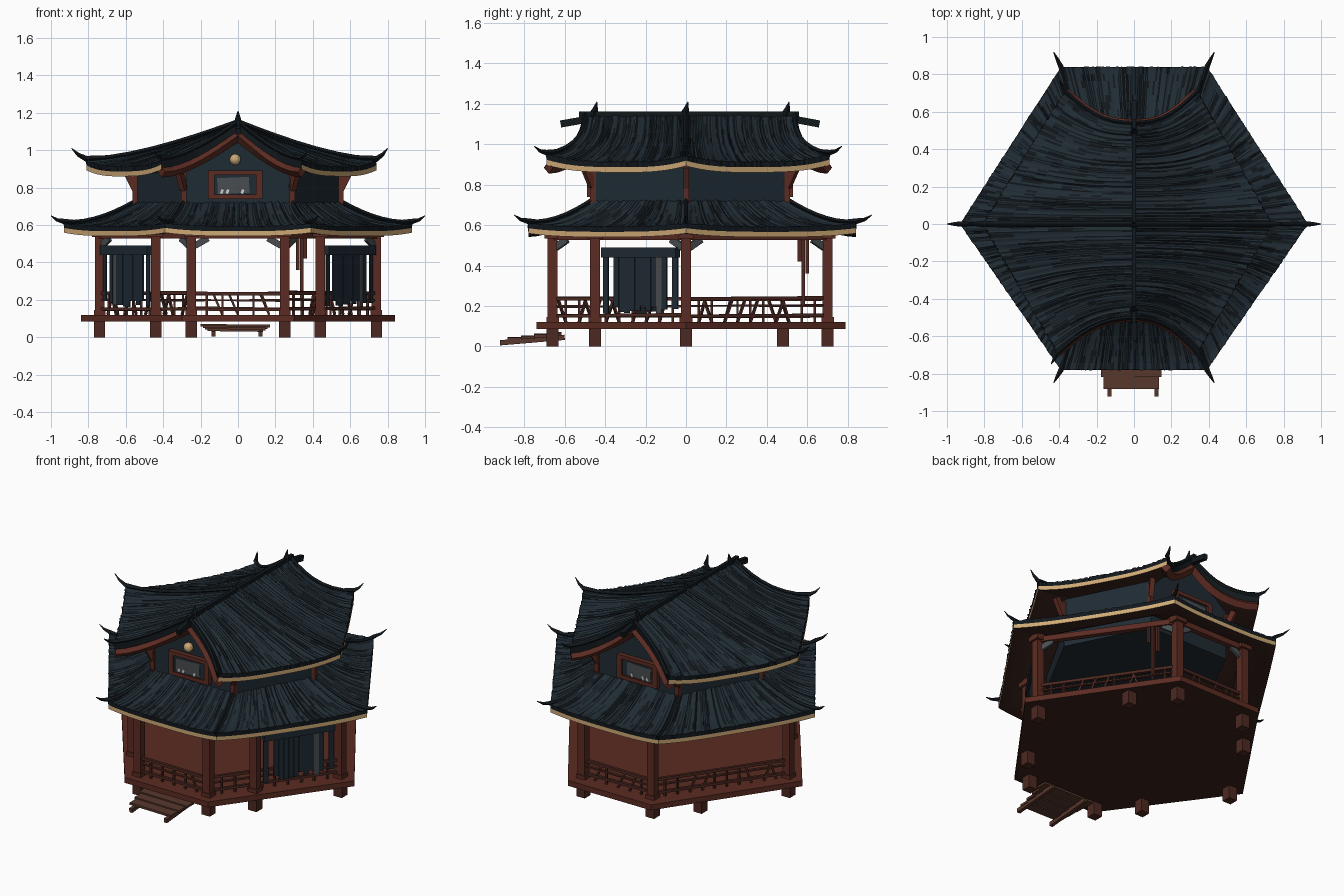
import bpy, bmesh, math, random
from mathutils import Vector, Matrix

random.seed(4)
if "Cube" in bpy.data.objects:
    bpy.data.objects.remove(bpy.data.objects["Cube"])


def material(name, rgb):
    m = bpy.data.materials.new(name)
    m.use_nodes = True
    m.diffuse_color = (*rgb, 1)
    m.node_tree.nodes["Principled BSDF"].inputs["Base Color"].default_value = (*rgb, 1)
    return m


TILE = material("slate_tile", (0.0145, 0.025, 0.034))
DARK = material("dark_ridge", (0.006, 0.009, 0.012))
RED = material("red_timber", (0.105, 0.024, 0.016))
BROWN = material("brown_timber", (0.075, 0.022, 0.015))
SOFFIT = material("dark_underside", (0.042, 0.017, 0.012))
PLANK = material("step_plank", (0.095, 0.038, 0.025))
GOLD = material("gold_trim", (0.62, 0.40, 0.18))
WALL = material("blue_wall", (0.0135, 0.024, 0.034))
GREY = material("grey_cloth", (0.065, 0.075, 0.08))
WHITE = material("pale_paper", (0.6, 0.6, 0.58))


def finish(name, bm, *mats):
    bmesh.ops.recalc_face_normals(bm, faces=bm.faces[:])
    me = bpy.data.meshes.new(name)
    bm.to_mesh(me)
    bm.free()
    for m in mats:
        me.materials.append(m)
    ob = bpy.data.objects.new(name, me)
    bpy.context.collection.objects.link(ob)


def up(p, z):
    return p + Vector((0, 0, z))


def bar(bm, a, b, w, h, mat=0):
    a, b = Vector(a), Vector(b)
    d = b - a
    m = (Matrix.Translation((a + b) / 2) @ d.to_track_quat('X', 'Z').to_matrix().to_4x4()
         @ Matrix.Diagonal((d.length, w, h, 1)))
    for v in bmesh.ops.create_cube(bm, size=1, matrix=m)["verts"]:
        for f in v.link_faces:
            f.material_index = mat


def prism(bm, pts, z0, z1):
    lo = [bm.verts.new((x, y, z0)) for x, y in pts]
    hi = [bm.verts.new((x, y, z1)) for x, y in pts]
    bm.faces.new(lo[::-1]).material_index = 1
    bm.faces.new(hi)
    for i in range(len(pts)):
        k = (i + 1) % len(pts)
        bm.faces.new((lo[i], lo[k], hi[k], hi[i]))


def sweep(bm, pts, radii):
    """Tapered four-sided tube along a path."""
    rings = []
    for i, (p, r) in enumerate(zip(pts, radii)):
        d = (pts[min(i + 1, len(pts) - 1)] - pts[max(i - 1, 0)]).normalized()
        side = d.cross(Vector((0, 0, 1)))
        side = side.normalized() if side.length > 0.01 else Vector((1, 0, 0))
        over = side.cross(d)
        rings.append([bm.verts.new(p + r * o) for o in (side, over, -side, -over)])
    for a, b in zip(rings, rings[1:]):
        for k in range(4):
            bm.faces.new((a[k], a[(k + 1) % 4], b[(k + 1) % 4], b[k]))
    bm.faces.new(rings[0])
    bm.faces.new(rings[-1])


def hexagon(xc, xs, yf, yb):
    return [(-xc, yf), (xc, yf), (xs, 0), (xc, yb), (-xc, yb), (-xs, 0)]


def slope(t0, t1, e0, e1, power, lift, bow=0):
    """Returns the curved surface of one roof side as a function of u, v."""
    t0, t1, e0, e1 = map(Vector, (t0, t1, e0, e1))

    def point(u, v):
        top, eave = t0.lerp(t1, u), e0.lerp(e1, u)
        p = top + (eave - top) * v
        p.z = top.z + (eave.z - top.z) * (1 - max(0, 1 - v) ** power)
        p.z += lift * v ** 3 * abs(2 * u - 1) ** 3
        p.y += bow * u * math.sin(math.pi * v)
        return p
    return point


def roof_side(bm, point, nu=72, nv=9, edge=0.026, thick=0.052):
    """Ribbed tiles above, dark timber below, gold strip along the eave."""
    top, low, mid = [], [], []
    for i in range(nu + 1):
        rib, out = random.uniform(-0.006, 0.006), 1 + random.uniform(-0.012, 0.012)
        base = [point(i / nu, j / nv) for j in range(nv + 1)]
        col = [up(p, rib) for p in base[:-1]] + [up(point(i / nu, out), rib * 0.5)]
        top.append([bm.verts.new(p) for p in col])
        low.append([bm.verts.new(up(p, -thick)) for p in base])
        mid.append(bm.verts.new(up(base[-1], -edge)))

    def face(mat, *vs):
        bm.faces.new(vs).material_index = mat
    for i in range(nu):
        streak = 0
        for j in range(nv):
            if random.random() < 0.45:
                streak = int(random.random() < 0.28)
            face(streak, top[i][j], top[i + 1][j], top[i + 1][j + 1], top[i][j + 1])
            face(2, low[i][j], low[i][j + 1], low[i + 1][j + 1], low[i + 1][j])
        face(1, top[i][nv], top[i + 1][nv], mid[i + 1], mid[i])
        face(3, mid[i], mid[i + 1], low[i + 1][nv], low[i][nv])
        face(2, top[i][0], low[i][0], low[i + 1][0], top[i + 1][0])
    for i in (0, nu):
        for j in range(nv):
            extra = [mid[i]] if j == nv - 1 else []
            face(1, top[i][j], top[i][j + 1], *extra, low[i][j + 1], low[i][j])


def hip(bm, point, u, tip, r=0.011):
    pts = [up(point(u, k / 7), 0.008) for k in range(8)] + [Vector(tip)]
    pts.insert(-1, up(pts[-2].lerp(pts[-1], 0.55), -0.008))
    sweep(bm, pts, [r] * 7 + [r * 1.3, r * 0.8, 0.002])


# Platform, legs and step
bm = bmesh.new()
prism(bm, hexagon(0.3, 0.84, -0.74, 0.79), 0.085, 0.12)
finish("platform", bm, RED, SOFFIT)

corners = hexagon(0.25, 0.74, -0.66, 0.70)
mids = [(s * 0.44, y) for s in (-1, 1) for y in (-0.45, 0.48)]
bm = bmesh.new()
for x, y in corners + mids:
    bar(bm, (x, y, 0), (x, y, 0.09), 0.06, 0.06)
finish("platform_legs", bm, BROWN)

bm = bmesh.new()
for k in range(4):
    y = -0.65 - k * 0.066
    w = 0.19 - k * 0.012
    bar(bm, (-w - 0.01, y, 0.064 - k * 0.008), (w - 0.02, y, 0.06 - k * 0.008), 0.07, 0.014)
for x in (-0.13, 0.12):
    bar(bm, (x, -0.6, 0.045), (x, -0.92, 0.018), 0.022, 0.026)
finish("entry_step", bm, PLANK)

# Columns with flared heads, tie beams and torn bracket cloth
bm = bmesh.new()
for x, y in corners + [m for m in mids if m[1] < 0]:
    bar(bm, (x, y, 0.12), (x, y, 0.59), 0.05, 0.05)
    bar(bm, (x, y, 0.12), (x, y, 0.145), 0.062, 0.062)
    bar(bm, (x, y, 0.535), (x, y, 0.575), 0.08, 0.08)
finish("columns", bm, RED)

bays = [(Vector((*corners[i], 0)), Vector((*corners[(i + 1) % 6], 0))) for i in range(6)]
bm, grey = bmesh.new(), bmesh.new()
for a, b in bays:
    d = (b - a).normalized()
    bar(bm, up(a, 0.545), up(b, 0.545), 0.035, 0.035)
    for p, s in ((a, 1), (b, -1)):
        bar(grey, up(p + d * s * 0.02, 0.49), up(p + d * s * 0.09, 0.53), 0.018, 0.035)
finish("tie_beams", bm, RED)
finish("corner_brackets", grey, GREY)

# Railings with worn, uneven struts
bm = bmesh.new()
for a, b in bays:
    for z, h in ((0.235, 0.018), (0.2, 0.009), (0.15, 0.016)):
        bar(bm, up(a, z), up(b, z + random.uniform(-0.008, 0.008)), 0.018, h)
    n = round((b - a).length / 0.08)
    for k in range(1, n):
        p, q = a.lerp(b, k / n), a.lerp(b, (k + random.choice((0, 0, 0.6, -0.5))) / n)
        bar(bm, up(p, 0.12), up(q, 0.235), 0.012, 0.012)
finish("railings", bm, BROWN)

# Torn hanging blinds on the front side bays, and one remnant at the back
bm = bmesh.new()
for s in (-1, 1):
    a, b = Vector((s * 0.47, -0.41, 0)), Vector((s * 0.72, -0.04, 0))
    bar(bm, up(a, 0.465), up(b, 0.465), 0.04, 0.05)
    for k in range(14):
        if k in (1, 12) or random.random() < 0.1:
            continue
        p, q = a.lerp(b, (k + 0.02) / 14), a.lerp(b, (k + 0.98) / 14)
        lo = random.uniform(0.16, 0.2)
        bar(bm, up(p, (lo + 0.45) / 2), up(q, (lo + 0.45) / 2), 0.008, 0.45 - lo, int(k == 10))
for x, lo in ((0.32, 0.36), (0.34, 0.2), (0.36, 0.42)):
    bar(bm, (x, 0.9 - x * 0.94, lo), (x, 0.9 - x * 0.94, 0.53), 0.018, 0.018, 2)
finish("hanging_blinds", bm, WALL, GREY, BROWN)

# Lower roof
inner = hexagon(0.29, 0.55, -0.46, 0.50)
eaves = hexagon(0.39, 0.93, -0.78, 0.84)
tips = hexagon(0.43, 1.0, -0.85, 0.92)
bm, ridge = bmesh.new(), bmesh.new()
for i in range(6):
    k = (i + 1) % 6
    s = slope((*inner[i], 0.72), (*inner[k], 0.72), (*eaves[i], 0.593), (*eaves[k], 0.593), 1.7, 0.018)
    roof_side(bm, s)
    hip(ridge, s, 0, (*tips[i], 0.65))
finish("lower_roof", bm, TILE, DARK, SOFFIT, GOLD)
finish("lower_roof_hips", ridge, DARK)

# Upper storey walls, gables, corner posts and flared brackets
bm = bmesh.new()
prism(bm, hexagon(0.29, 0.54, -0.46, 0.50), 0.58, 0.9)
for y, t in ((-0.46, 0.01), (0.50, -0.01)):
    gable = [(-0.3, 0.89), (0.26, 0.89), (0.2, 0.955), (0, 1.08), (-0.22, 0.955)]
    front = [bm.verts.new((x, y, z)) for x, z in gable]
    back = [bm.verts.new((x, y + t, z)) for x, z in gable]
    bm.faces.new(front)
    bm.faces.new(back[::-1])
    for i in range(5):
        bm.faces.new((front[i], front[i - 1], back[i - 1], back[i]))
finish("upper_walls", bm, WALL, WALL)

bm = bmesh.new()
for x, y in inner:
    bar(bm, (x, y, 0.7), (x, y, 0.88), 0.028, 0.028)
    bar(bm, (x, y, 0.79), (x * 1.09, y * 1.09, 0.89), 0.03, 0.035)
finish("upper_posts", bm, RED)

# Gable windows: red frame, dark panel, grey screen, torn paper
bm = bmesh.new()
for y, s in ((-0.475, -1), (0.515, 1)):
    for z in (0.75, 0.88):
        bar(bm, (-0.16, y, z), (0.13, y, z), 0.03, 0.024)
    for x in (-0.143, 0.113):
        bar(bm, (x, y, 0.745), (x, y, 0.885), 0.03, 0.034)
    bar(bm, (-0.13, y, 0.815), (0.11, y, 0.815), 0.008, 0.12, 1)
    bar(bm, (-0.11, y + s * 0.004, 0.808), (0.06, y + s * 0.004, 0.815), 0.006, 0.085, 2)
    for x in (-0.09, -0.06, 0.02):
        bar(bm, (x, y + s * 0.007, 0.768), (x + 0.008, y + s * 0.007, 0.79), 0.006, 0.014, 3)
finish("gable_windows", bm, RED, WALL, GREY, WHITE)

# Upper roof in four uneven quarters, with hips, barge boards, ridge and finials
bm, ridge, barge = bmesh.new(), bmesh.new(), bmesh.new()
for side, tip, xf, xb in ((-0.81, -0.89, -0.41, -0.37), (0.74, 0.80, 0.34, 0.34)):
    for yr, ye, xe, sy in ((-0.5, -0.69, xf, -1), (0.54, 0.71, xb, 1)):
        s = slope((0, 0, 1.145), (0, yr, 1.145), (side, 0, 0.91), (xe, ye, 0.915), 1.25, 0.035, -sy * 0.05)
        roof_side(bm, s, nv=12)
        hip(ridge, s, 1, (xe * 1.08, ye + sy * 0.06, 0.99))
        if sy < 0:
            hip(ridge, s, 0, (tip, 0, 1.01), 0.013)
        sweep(barge, [s(1, k / 8) - Vector((0, sy * 0.01, 0.066)) for k in range(9)], [0.03] * 9)
finish("upper_roof", bm, TILE, DARK, SOFFIT, GOLD)
finish("barge_boards", barge, RED)

bar(ridge, (0, -0.53, 1.145), (0, 0.56, 1.145), 0.022, 0.035)
for y, end in ((-0.45, -0.62), (0.5, 0.66)):
    bar(ridge, (0, y, 1.13), (0, end, 1.10), 0.026, 0.035)
for y in (-0.45, 0, 0.5):
    sweep(ridge, [Vector((0, y - 0.01, 1.14)), Vector((0, y, 1.17)), Vector((0, y + 0.01, 1.21))], [0.024, 0.015, 0.002])
finish("upper_roof_ridges", ridge, DARK)

# Round gable ornament
bm = bmesh.new()
bmesh.ops.create_uvsphere(bm, u_segments=12, v_segments=8, radius=0.03, matrix=Matrix.Translation((-0.015, -0.49, 0.95)))
finish("gable_ornament", bm, GOLD)
